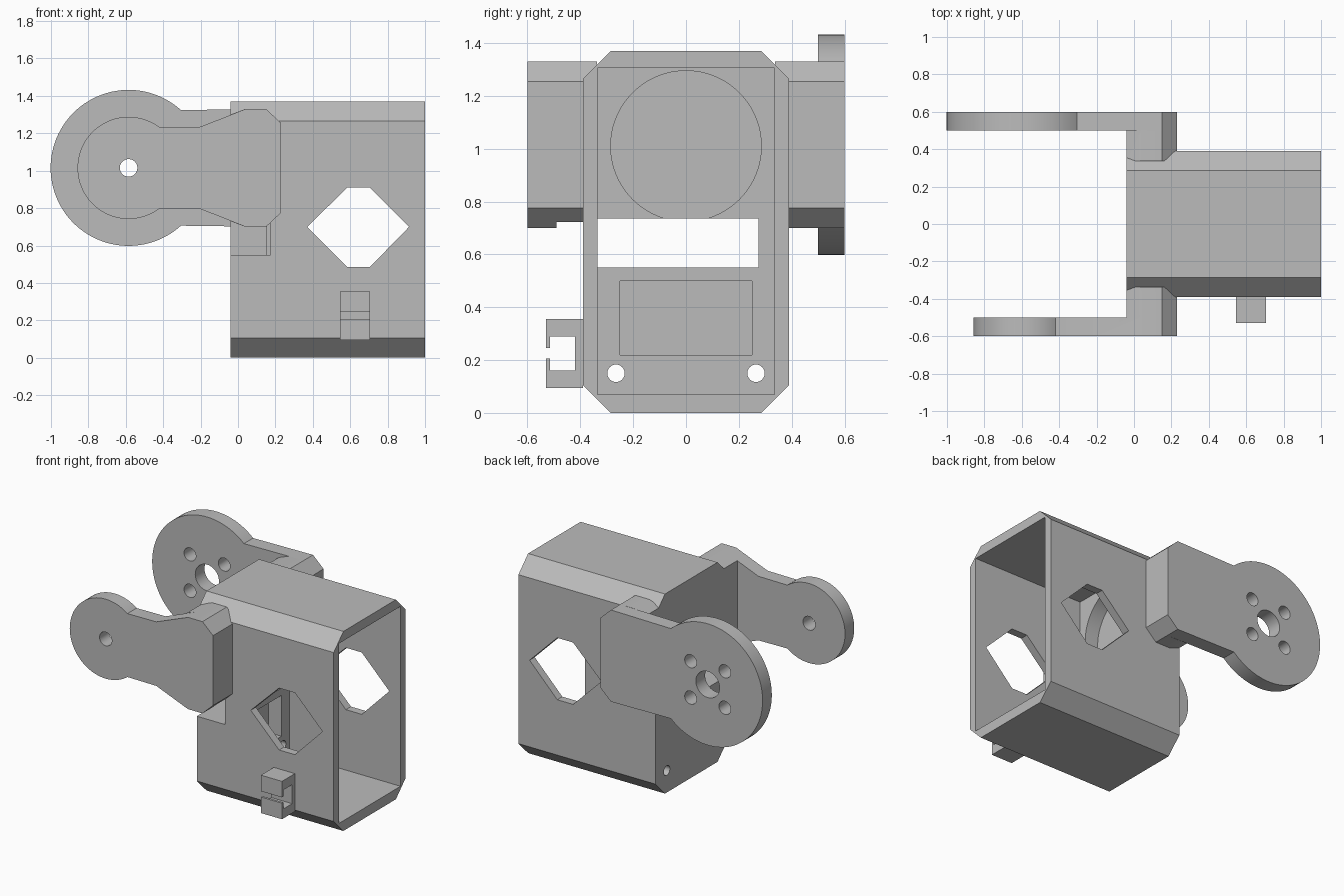
import bpy, bmesh
from math import pi, sin, cos, acos
from mathutils import Vector

if "Cube" in bpy.data.objects:
    bpy.data.objects.remove(bpy.data.objects["Cube"])

GREY = bpy.data.materials.new("plain grey")
GREY.use_nodes = True
colour = (0.5, 0.5, 0.5, 1)
GREY.diffuse_color = colour
GREY.node_tree.nodes["Principled BSDF"].inputs["Base Color"].default_value = colour


def prism(name, outline, axis, lo, hi):
    """Extrude a 2D outline along an axis: 'x' takes (y, z), 'y' takes (x, z)."""
    place = (lambda a, b, t: (t, a, b)) if axis == "x" else (lambda a, b, t: (a, t, b))
    bm = bmesh.new()
    base = bm.faces.new([bm.verts.new(place(a, b, lo)) for a, b in outline])
    grown = bmesh.ops.extrude_face_region(bm, geom=[base])["geom"]
    bmesh.ops.translate(bm, vec=Vector(place(0, 0, hi - lo)),
                        verts=[v for v in grown if isinstance(v, bmesh.types.BMVert)])
    bmesh.ops.recalc_face_normals(bm, faces=bm.faces)
    mesh = bpy.data.meshes.new(name)
    bm.to_mesh(mesh)
    bm.free()
    mesh.materials.append(GREY)
    obj = bpy.data.objects.new(name, mesh)
    bpy.context.collection.objects.link(obj)
    return obj


def rect(a0, a1, b0, b1):
    return [(a0, b0), (a1, b0), (a1, b1), (a0, b1)]


def circle(a, b, r, n=64):
    return [(a + r * cos(2 * pi * i / n), b + r * sin(2 * pi * i / n)) for i in range(n)]


def combine(obj, tool, operation="DIFFERENCE"):
    """Apply a boolean and discard the tool object."""
    mod = obj.modifiers.new("shape", "BOOLEAN")
    mod.operation, mod.solver, mod.object = operation, "EXACT", tool
    bpy.context.view_layer.objects.active = obj
    bpy.ops.object.modifier_apply(modifier=mod.name)
    bpy.data.objects.remove(tool)


def finish(obj):
    bpy.ops.object.select_all(action="DESELECT")
    obj.select_set(True)
    bpy.context.view_layer.objects.active = obj
    bpy.ops.object.shade_smooth_by_angle(angle=0.5)


BACK, FLOOR = -0.04, 0.155        # outer and inner faces of the closed end
PX, PZ = -0.585, 1.015            # pivot axis of both arms


def cable_slot():
    return prism("slot_cutter", rect(BACK - 0.1, 0.175, 0.55, 0.735), "y", -0.49, 0.275)


# Housing: chamfered tube along x, closed at the arm end
w, c, h = 0.39, 0.105, 1.37
housing = prism("housing", [(c - w, 0), (w - c, 0), (w, c), (w, h - c), (w - c, h),
                            (c - w, h), (-w, h - c), (-w, c)], "x", BACK, 1)
combine(housing, prism("cavity", rect(-0.335, 0.335, 0.07, 1.305), "x", FLOOR, 1.1))

# Hexagonal windows through both side walls
combine(housing, prism("window", [(0.37, 0.70), (0.585, 0.485), (0.705, 0.485),
                                  (0.915, 0.70), (0.705, 0.91), (0.585, 0.91)], "y", -1, 1))

# Round and square pockets, screw holes and cable slot in the closed end
combine(housing, prism("pocket", circle(0, 1.01, 0.285, 96), "x", FLOOR - 0.1, FLOOR + 0.1))
combine(housing, prism("pocket", rect(-0.25, 0.25, 0.22, 0.50), "x", FLOOR - 0.1, FLOOR + 0.1))
for y in (-0.265, 0.265):
    combine(housing, prism("screw_hole", circle(y, 0.15, 0.033, 32), "x", -0.2, 0.3))
combine(housing, cable_slot())
finish(housing)


def arm_outline(radius, shoulder, upper):
    """Disc around the pivot running into a mirrored neck; upper lists the top edge."""
    start = acos((shoulder[0] - PX) / radius)
    n = 72
    disc = []
    for i in range(n + 1):
        t = start + (2 * pi - 2 * start) * i / n
        disc.append((PX + radius * cos(t), PZ + radius * sin(t)))
    lower = [(x, 2 * PZ - z) for x, z in upper]
    return disc + lower + upper[::-1]


# Front and back arms with the stepped blocks that join them to the housing
TIP = [(0.15, 1.33), (0.23, 1.255)]
NECK = [(-0.2, 1.235), (0.04, 1.33)] + TIP
ROOT = [(BACK, 1.30), (0.04, 1.33)] + TIP
root_outline = ROOT + [(x, 2 * PZ - z) for x, z in ROOT[::-1]]

front_arm = prism("front_arm", arm_outline(0.273, (-0.42, 1.235), NECK), "y", -0.6, -0.5)
back_arm = prism("back_arm", arm_outline(0.417, (-0.305, 1.33), TIP), "y", 0.5, 0.6)
combine(front_arm, prism("front_root", root_outline, "y", -0.5, -0.336), "UNION")
combine(back_arm, prism("back_root", root_outline, "y", 0.336, 0.5), "UNION")
combine(front_arm, cable_slot())

# Pivot hole in the front arm; hub hole and four screw holes in the back arm
combine(front_arm, prism("pivot_hole", circle(PX, PZ, 0.047, 32), "y", -0.7, -0.4))
combine(back_arm, prism("hub_hole", circle(PX, PZ, 0.09, 48), "y", 0.4, 0.7))
for sx in (-0.13, 0.13):
    for sz in (-0.125, 0.125):
        combine(back_arm, prism("hub_screw", circle(PX + sx, PZ + sz, 0.045, 32), "y", 0.4, 0.7))
finish(front_arm)
finish(back_arm)

# Cable clip: a C-shaped hook on the front wall
clip_half = [(-0.39, 0.13), (-0.53, 0.13), (-0.53, 0.02), (-0.514, 0.02),
             (-0.514, 0.065), (-0.42, 0.065)]
clip = [(y, 0.225 + z) for y, z in clip_half]
clip += [(y, 0.225 - z) for y, z in clip_half[::-1]]
prism("cable_clip", clip, "x", 0.545, 0.705)
